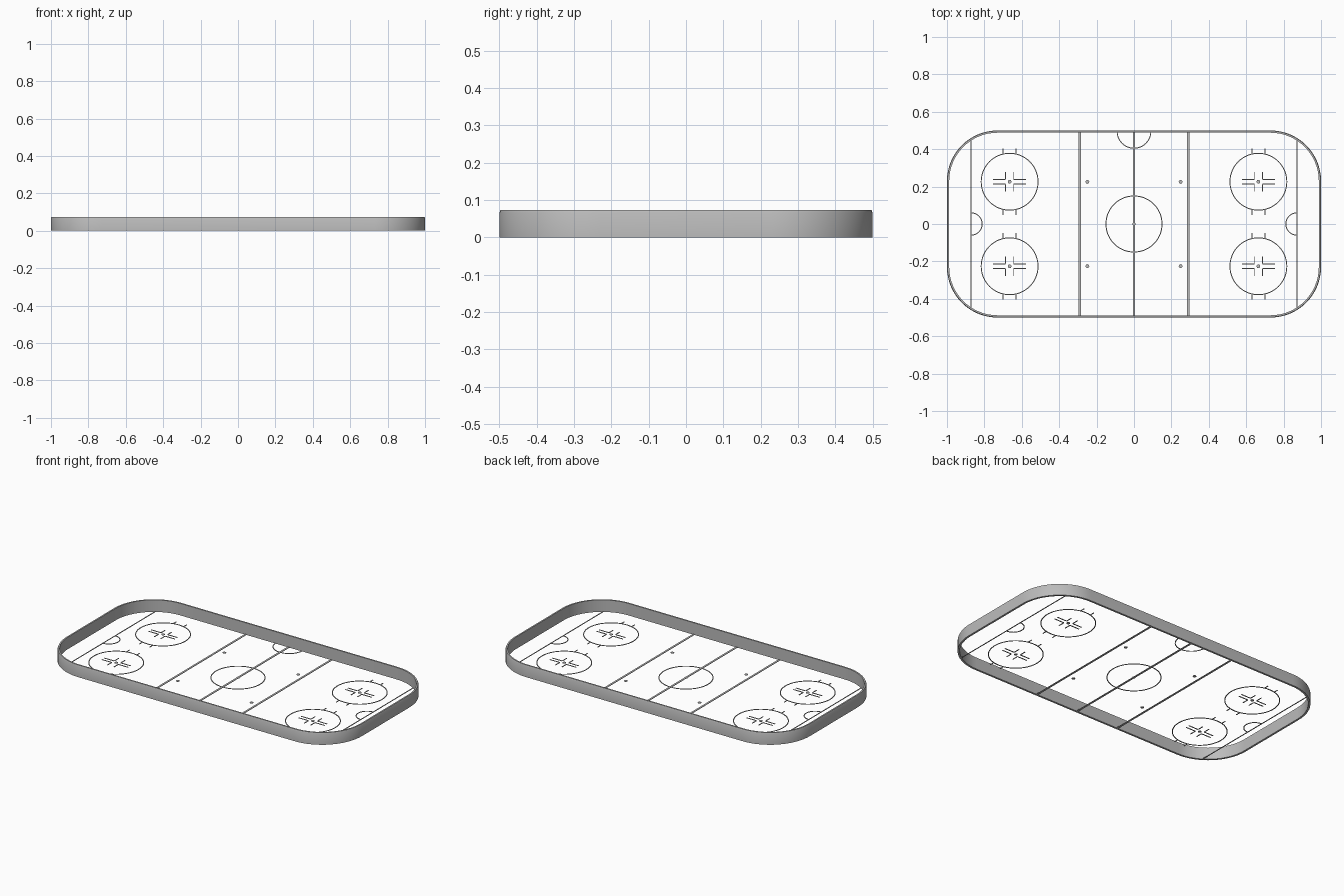
import bpy, bmesh, math

if "Cube" in bpy.data.objects:
    bpy.data.objects.remove(bpy.data.objects["Cube"])

grey = bpy.data.materials.new("plain grey")
grey.diffuse_color = (0.5, 0.5, 0.5, 1)
grey.use_nodes = True
grey.node_tree.nodes["Principled BSDF"].inputs["Base Color"].default_value = grey.diffuse_color

T = 0.003          # thickness of the floor markings
W = 0.005          # width of thin lines


def finish(bm, name):
    bmesh.ops.recalc_face_normals(bm, faces=bm.faces)
    me = bpy.data.meshes.new(name)
    bm.to_mesh(me)
    bm.free()
    ob = bpy.data.objects.new(name, me)
    bpy.context.collection.objects.link(ob)
    me.materials.append(grey)
    return ob


def slab(bm, x0, x1, y0, y1):
    """Thin rectangular plate."""
    v = [bm.verts.new((x, y, z)) for z in (0, T)
         for x, y in ((x0, y0), (x1, y0), (x1, y1), (x0, y1))]
    bm.faces.new(v[3::-1])
    bm.faces.new(v[4:])
    for i in range(4):
        j = (i + 1) % 4
        bm.faces.new((v[i], v[j], v[4 + j], v[4 + i]))


def arc(bm, cx, cy, r, a0=0, a1=360, n=64):
    """Thin flat ring or part of a ring."""
    closed = a1 - a0 >= 360
    rings = []
    for i in range(n if closed else n + 1):
        a = math.radians(a0 + (a1 - a0) * i / n)
        c, s = math.cos(a), math.sin(a)
        rings.append([bm.verts.new((cx + c * q, cy + s * q, z)) for q, z in
                      ((r - W / 2, 0), (r + W / 2, 0), (r + W / 2, T), (r - W / 2, T))])
    for i in range(n):
        a, b = rings[i], rings[(i + 1) % len(rings)]
        for k in range(4):
            m = (k + 1) % 4
            bm.faces.new((a[k], a[m], b[m], b[k]))
    if not closed:
        bm.faces.new(rings[0])
        bm.faces.new(rings[-1])


def dot(bm, cx, cy, r):
    v = [[bm.verts.new((cx + r * math.cos(i * math.tau / 20),
                        cy + r * math.sin(i * math.tau / 20), z)) for i in range(20)]
         for z in (0, T)]
    bm.faces.new(v[0])
    bm.faces.new(v[1])
    for i in range(20):
        j = (i + 1) % 20
        bm.faces.new((v[0][i], v[0][j], v[1][j], v[1][i]))


# Boards: rounded rectangle wall, open above and below
bm = bmesh.new()
loops = []
for inset, z in ((0, 0), (0, 0.066), (0.003, 0.073), (0.012, 0.073), (0.012, 0)):
    loop = []
    for k, (sx, sy) in enumerate(((1, 1), (-1, 1), (-1, -1), (1, -1))):
        for i in range(17):
            a = math.radians(90 * k + 90 * i / 16)
            r = 0.27 - inset
            loop.append(bm.verts.new((sx * 0.73 + r * math.cos(a),
                                      sy * 0.23 + r * math.sin(a), z)))
    loops.append(loop)
for p in range(5):
    a, b = loops[p], loops[(p + 1) % 5]
    for i in range(len(a)):
        j = (i + 1) % len(a)
        bm.faces.new((a[i], a[j], b[j], b[i]))
boards = finish(bm, "boards")
bpy.context.view_layer.objects.active = boards
boards.select_set(True)
bpy.ops.object.shade_smooth_by_angle(angle=math.radians(30))

# Centre line and zone lines
for name, x in (("centre_line", 0), ("left_zone_line", -0.29), ("right_zone_line", 0.29)):
    bm = bmesh.new()
    slab(bm, x - 0.006, x + 0.006, -0.49, 0.49)
    finish(bm, name)

# Centre circle and the official's half circle at the boards
bm = bmesh.new()
arc(bm, 0, 0, 0.15)
dot(bm, 0, 0, 0.009)
finish(bm, "centre_circle")
bm = bmesh.new()
arc(bm, 0, 0.495, 0.09, 180, 360, 32)
finish(bm, "official_half_circle")

for sx, side in ((-1, "left"), (1, "right")):
    # Goal line and goal crease
    bm = bmesh.new()
    slab(bm, sx * 0.872 - W / 2, sx * 0.872 + W / 2, -0.45, 0.45)
    finish(bm, side + "_goal_line")
    bm = bmesh.new()
    start = -90 if sx < 0 else 90
    arc(bm, sx * 0.872, 0, 0.06, start, start + 180, 32)
    finish(bm, side + "_goal_crease")

    for sy, end in ((-1, "front"), (1, "back")):
        # Neutral spot
        bm = bmesh.new()
        dot(bm, sx * 0.249, sy * 0.225, 0.01)
        finish(bm, f"{side}_{end}_neutral_spot")

        # Face-off circle with spot, corner marks and outer ticks
        cx, cy = sx * 0.665, sy * 0.226
        bm = bmesh.new()
        arc(bm, cx, cy, 0.152)
        dot(bm, cx, cy, 0.01)
        for mx in (-1, 1):
            for my in (-1, 1):
                h = W / 2

                def mark(x0, x1, y0, y1):
                    xs = sorted((cx + mx * x0, cx + mx * x1))
                    ys = sorted((cy + my * y0, cy + my * y1))
                    slab(bm, *xs, *ys)

                mark(0.022, 0.088, 0.012 - h, 0.012 + h)
                mark(0.022 - h, 0.022 + h, 0.012 + h, 0.053)
                mark(0.035 - h, 0.035 + h, 0.149, 0.178)
        finish(bm, f"{side}_{end}_faceoff_circle")
